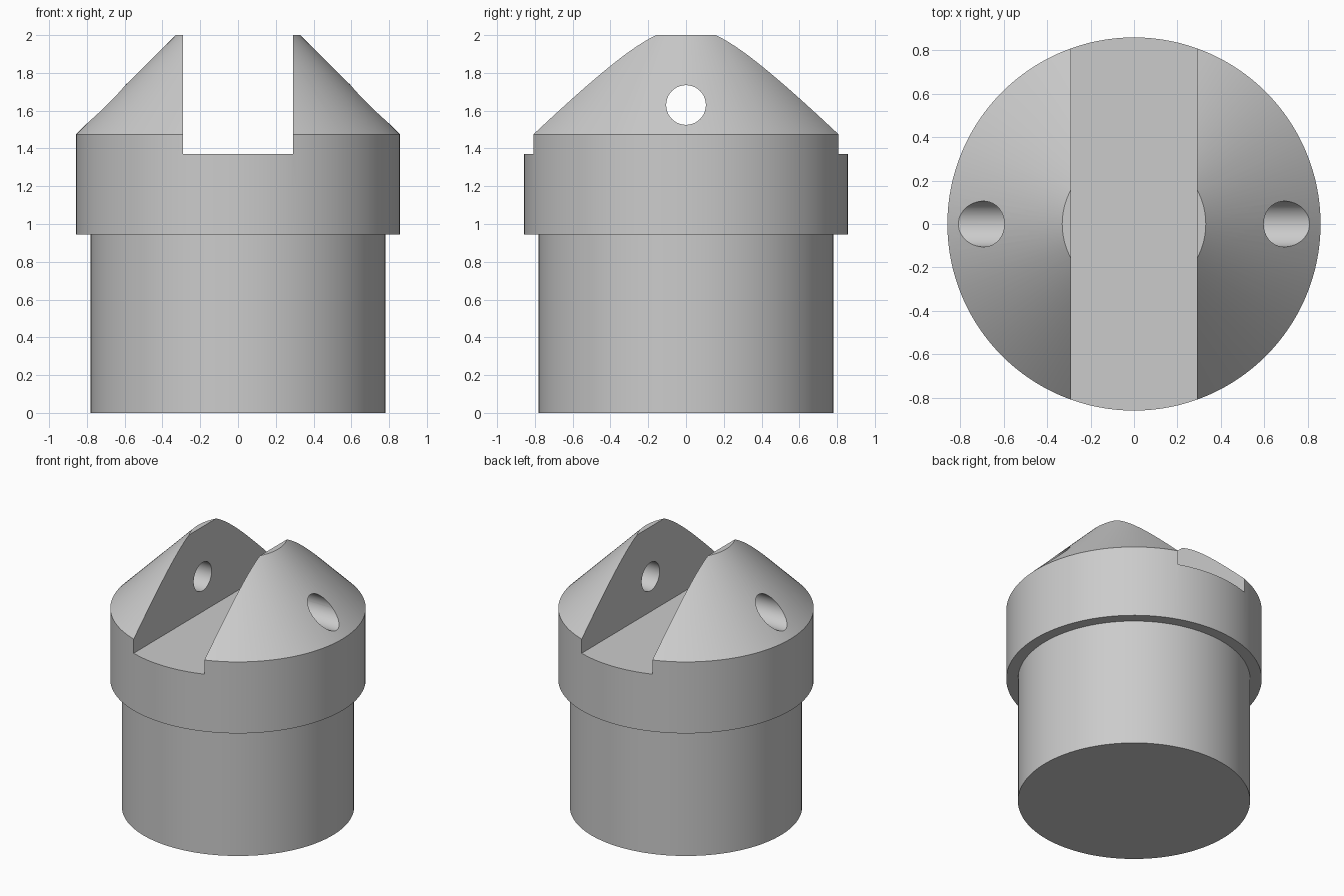
import bpy, bmesh, math
from mathutils import Matrix, Vector

cube = bpy.data.objects.get("Cube")
if cube:
    bpy.data.objects.remove(cube, do_unlink=True)

# Single grey material
grey = bpy.data.materials.new("plain grey")
grey.use_nodes = True
colour = (0.6, 0.6, 0.6, 1)
grey.diffuse_color = colour
grey.node_tree.nodes["Principled BSDF"].inputs["Base Color"].default_value = colour


def make_object(name, bm):
    bmesh.ops.recalc_face_normals(bm, faces=bm.faces)
    mesh = bpy.data.meshes.new(name)
    bm.to_mesh(mesh)
    bm.free()
    mesh.materials.append(grey)
    obj = bpy.data.objects.new(name, mesh)
    bpy.context.collection.objects.link(obj)
    return obj


def turned(name, profile, sides):
    """Solid of revolution with flat n-gon ends, from (radius, z) points."""
    bm = bmesh.new()
    rings = [[bm.verts.new((r * math.cos(math.tau * i / sides),
                            r * math.sin(math.tau * i / sides), z))
              for i in range(sides)] for r, z in profile]
    for low, high in zip(rings, rings[1:]):
        for i in range(sides):
            j = (i + 1) % sides
            bm.faces.new((low[i], low[j], high[j], high[i]))
    bm.faces.new(rings[0][::-1])
    bm.faces.new(rings[-1])
    return make_object(name, bm)


def cut(target, cutter):
    cutter.hide_render = True
    mod = target.modifiers.new("cut", 'BOOLEAN')
    mod.operation = 'DIFFERENCE'
    mod.solver = 'EXACT'
    mod.object = cutter
    bpy.context.view_layer.objects.active = target
    bpy.ops.object.modifier_apply(modifier=mod.name)
    bpy.data.objects.remove(cutter, do_unlink=True)


# Shank, wider collar and conical head turned as one body
shank, collar, tip = 0.78, 0.858, 0.33
body = turned("slotted_clevis_body",
              [(shank, 0), (shank, 0.945), (collar, 0.945),
               (collar, 1.475), (tip, 2)], 128)

# Slot running front to back between the two lugs
slot_floor, slot_top = 1.37, 2.2
bm = bmesh.new()
bmesh.ops.create_cube(bm, size=1)
bmesh.ops.scale(bm, vec=(0.58, 3, slot_top - slot_floor), verts=bm.verts)
bmesh.ops.translate(bm, vec=Vector((0, 0, (slot_floor + slot_top) / 2)),
                    verts=bm.verts)
cut(body, make_object("slot_cutter", bm))

# Pin hole running sideways through both lugs
pin = turned("pin_hole_cutter", [(0.105, -1.5), (0.105, 1.5)], 64)
pin.data.transform(Matrix.Translation((0, 0, 1.63)) @ Matrix.Rotation(math.pi / 2, 4, 'Y'))
cut(body, pin)

# Smooth round surfaces, crisp machined edges
bpy.ops.object.select_all(action='DESELECT')
body.select_set(True)
bpy.context.view_layer.objects.active = body
bpy.ops.object.shade_smooth_by_angle(angle=math.radians(25))
